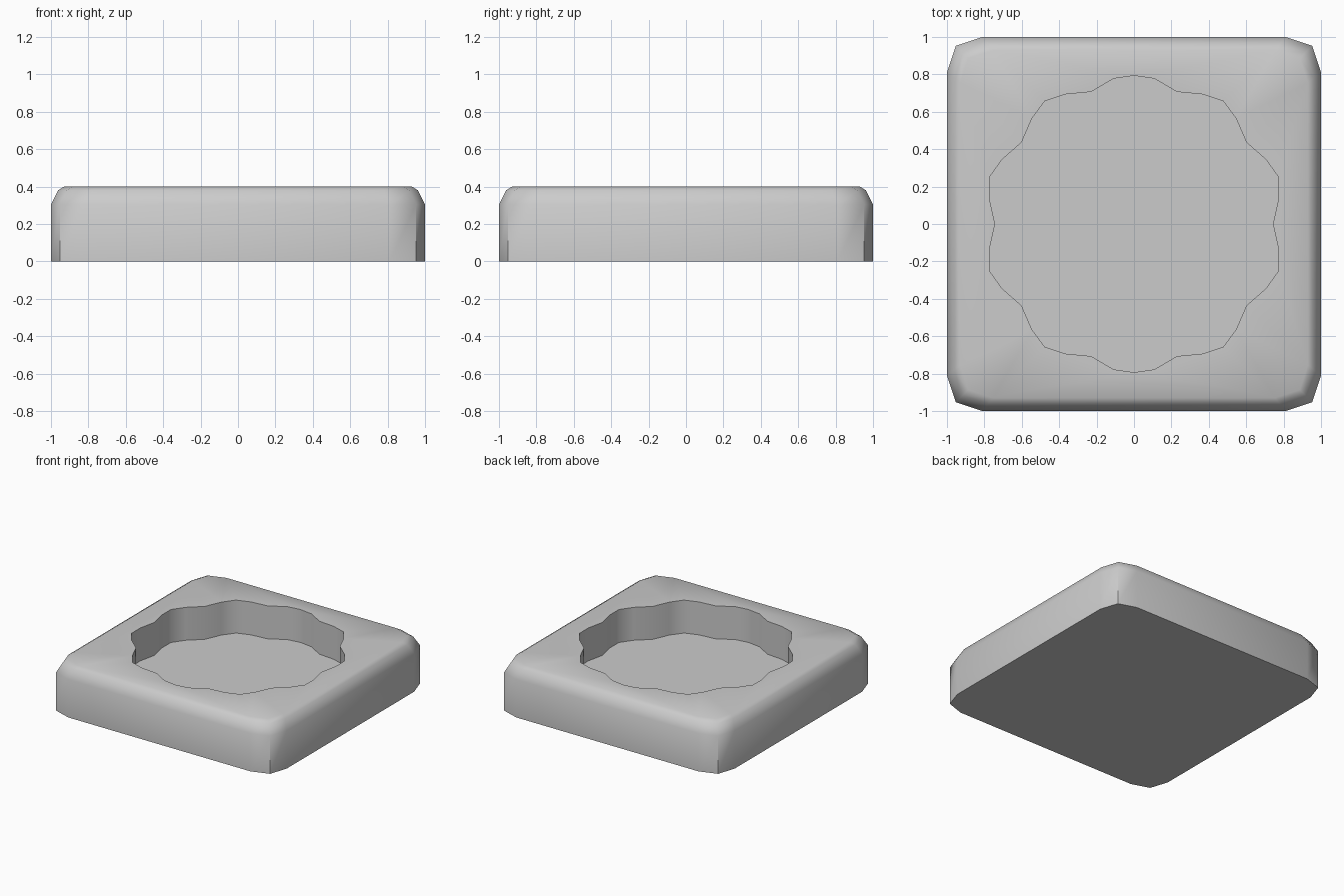
import bpy, bmesh, math

if "Cube" in bpy.data.objects:
    bpy.data.objects.remove(bpy.data.objects["Cube"])

grey = bpy.data.materials.new("light grey")
grey.diffuse_color = (0.6, 0.6, 0.6, 1)
grey.use_nodes = True
grey.node_tree.nodes["Principled BSDF"].inputs["Base Color"].default_value = grey.diffuse_color

HEIGHT, FLOOR = 0.4, 0.135


def ring(bm, points, z):
    return [bm.verts.new((x, y, z)) for x, y in points]


def bridge(bm, low, high):
    n = len(low)
    for i in range(n):
        j = (i + 1) % n
        bm.faces.new((low[i], low[j], high[j], high[i]))


def loop_edges(bm, verts):
    n = len(verts)
    return [bm.edges.get((verts[i], verts[(i + 1) % n])) for i in range(n)]


# Block outline: a square with three-point chamfered corners
corner = [(1, 0.81), (0.953, 0.953), (0.81, 1)]
outline = []
for k in range(4):
    c, s = round(math.cos(k * math.pi / 2)), round(math.sin(k * math.pi / 2))
    outline += [(x * c - y * s, x * s + y * c) for x, y in corner]

# Recess outline: ten lobes, slightly flatter at the front and back
recess = []
for k in range(10):
    peak = 0.793 if k in (2, 7) else 0.812
    for deg, r in ((0, 0.743), (10, 0.785), (18, peak), (26, 0.785)):
        a = math.radians(36 * k + deg)
        recess.append((r * math.cos(a), r * math.sin(a)))

bm = bmesh.new()

# Outer walls and rounded top edge
rings = [ring(bm, [(x * f, y * f) for x, y in outline], z)
         for z, f in ((0, 1), (0.305, 1), (0.38, 0.962), (HEIGHT, 0.93))]
for low, high in zip(rings, rings[1:]):
    bridge(bm, low, high)
bm.faces.new(rings[0][::-1])

# Recess walls and floor
rim = ring(bm, recess, HEIGHT)
base = ring(bm, recess, FLOOR)
bridge(bm, rim, base)
bm.faces.new(base)

# Flat top around the recess
bmesh.ops.triangle_fill(bm, use_beauty=True, use_dissolve=False,
                        edges=loop_edges(bm, rings[-1]) + loop_edges(bm, rim))
bmesh.ops.recalc_face_normals(bm, faces=bm.faces)

mesh = bpy.data.meshes.new("recessed_block")
bm.to_mesh(mesh)
bm.free()
mesh.materials.append(grey)
block = bpy.data.objects.new("recessed_block", mesh)
bpy.context.collection.objects.link(block)
bpy.context.view_layer.objects.active = block
block.select_set(True)
bpy.ops.object.shade_smooth_by_angle(angle=math.radians(48))
